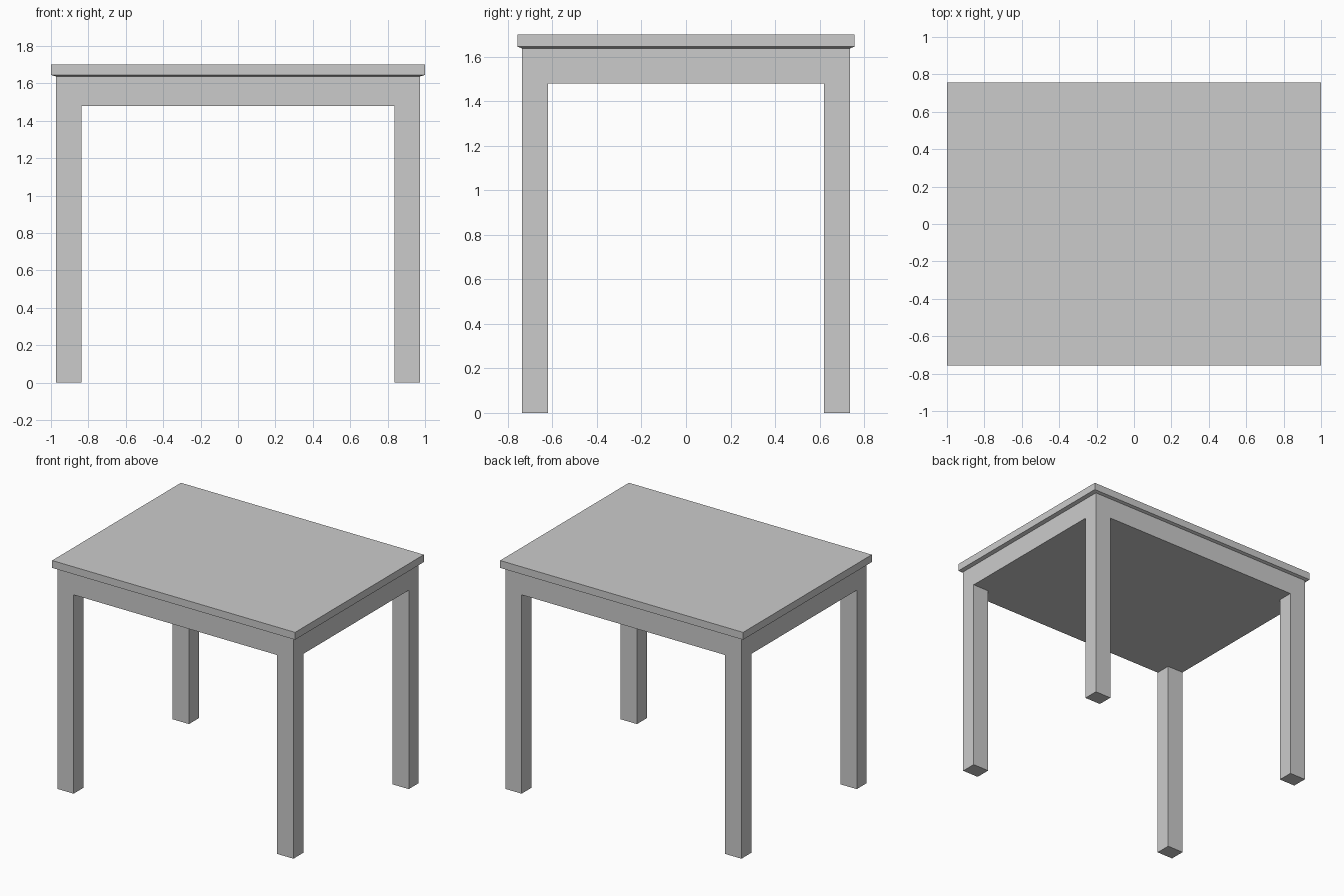
import bpy
import bmesh

if "Cube" in bpy.data.objects:
    bpy.data.objects.remove(bpy.data.objects["Cube"])

TOP_X, TOP_Y = 1.0, 0.757            # tabletop half size
OUT_X, OUT_Y = 0.972, 0.736          # outer faces of legs and apron
IN_X, IN_Y = 0.838, 0.62             # inner faces of legs
Z_APRON, Z_JOIN, Z_LIP, Z_TOP = 1.48, 1.637, 1.645, 1.70


def finish(name, bm):
    bmesh.ops.recalc_face_normals(bm, faces=bm.faces)
    mesh = bpy.data.meshes.new(name)
    bm.to_mesh(mesh)
    bm.free()
    obj = bpy.data.objects.new(name, mesh)
    bpy.context.collection.objects.link(obj)
    return obj


# Frame: solid apron block with four legs flush to its corners
bm = bmesh.new()
xs = (-OUT_X, -IN_X, IN_X, OUT_X)
ys = (-OUT_Y, -IN_Y, IN_Y, OUT_Y)
grid = [[bm.verts.new((x, y, Z_APRON)) for y in ys] for x in xs]
cells = {(i, j): bm.faces.new((grid[i][j], grid[i + 1][j],
                               grid[i + 1][j + 1], grid[i][j + 1]))
         for i in range(3) for j in range(3)}
rim = [e for e in bm.edges if e.is_boundary]

# Apron sides rise to the tabletop
side = bmesh.ops.extrude_edge_only(bm, edges=rim)["geom"]
for v in (g for g in side if isinstance(g, bmesh.types.BMVert)):
    v.co.z = Z_JOIN

# Legs drop from the corner cells
corners = [cells[i, j] for i in (0, 2) for j in (0, 2)]
for face in corners:
    leg = bmesh.ops.extrude_discrete_faces(bm, faces=[face])["faces"][0]
    for v in leg.verts:
        v.co.z = 0.0
bmesh.ops.remove_doubles(bm, verts=bm.verts, dist=1e-5)
finish("frame_with_legs", bm)

# Tabletop: slab whose overhang slopes slightly on the underside
bm = bmesh.new()
rings = []
for hx, hy, z in ((OUT_X, OUT_Y, Z_JOIN), (TOP_X, TOP_Y, Z_LIP), (TOP_X, TOP_Y, Z_TOP)):
    rings.append([bm.verts.new((sx * hx, sy * hy, z))
                  for sx, sy in ((-1, -1), (1, -1), (1, 1), (-1, 1))])
for a, b in zip(rings, rings[1:]):
    for k in range(4):
        n = (k + 1) % 4
        bm.faces.new((a[k], a[n], b[n], b[k]))
bm.faces.new(rings[0][::-1])
bm.faces.new(rings[-1])
finish("tabletop", bm)
